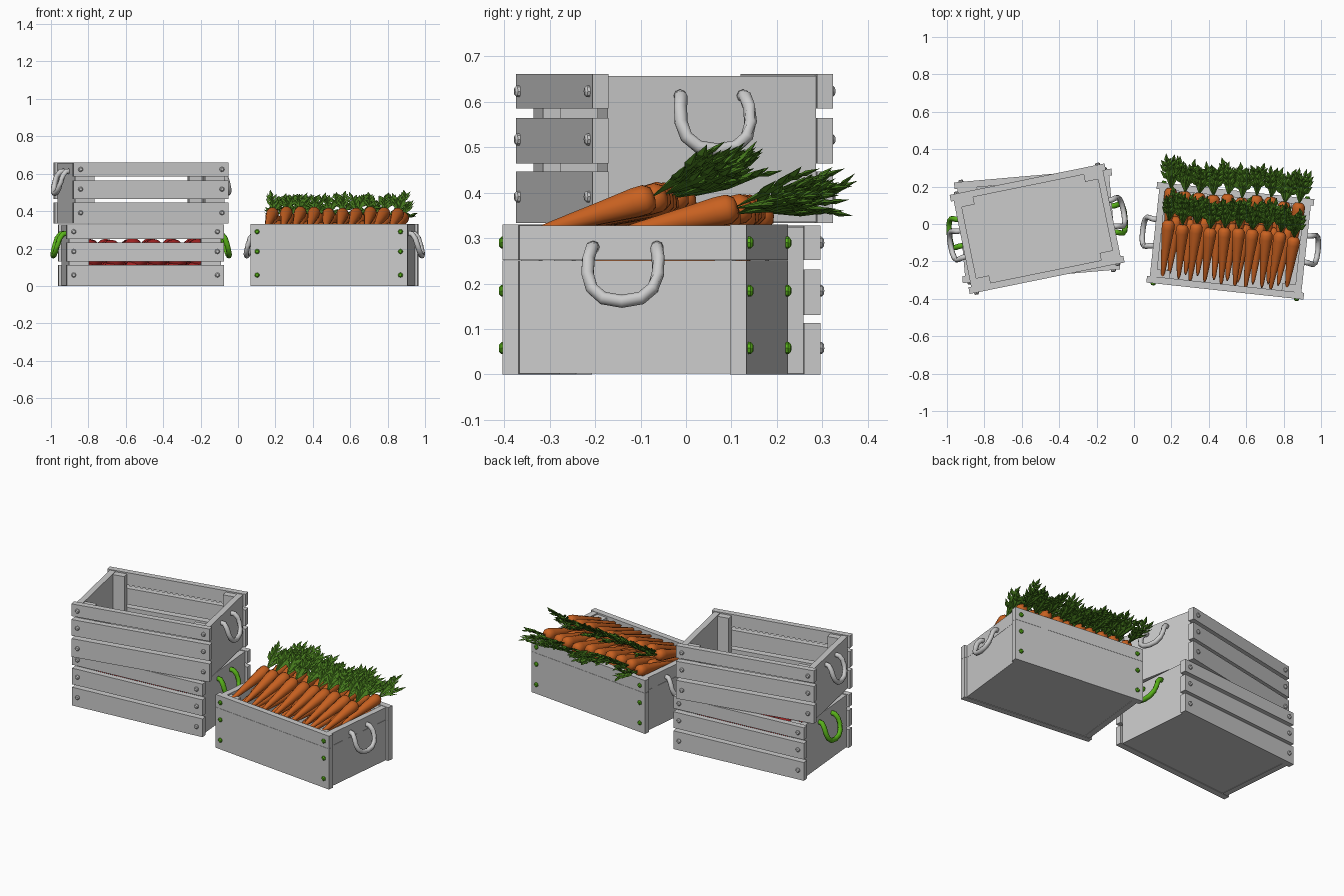
import bpy, bmesh, random
from math import radians, pi
from mathutils import Matrix, Vector

if "Cube" in bpy.data.objects:
    bpy.data.objects.remove(bpy.data.objects["Cube"])

random.seed(4)
W, D, T = 0.845, 0.54, 0.036          # crate length, depth, board thickness
WALL = W / 2 - 0.015                  # outer face of the end boards
SLATS = [(0.0, 0.113), (0.131, 0.231), (0.252, 0.328)]


def material(name, rgb):
    m = bpy.data.materials.new(name)
    m.diffuse_color = (*rgb, 1)
    m.use_nodes = True
    m.node_tree.nodes["Principled BSDF"].inputs["Base Color"].default_value = m.diffuse_color
    return m


LIME = material("lime", (0.10, 0.45, 0.01))
ORANGE = material("orange", (0.58, 0.12, 0.015))
LEAF = material("leaf", (0.06, 0.19, 0.012))
RED = material("red", (0.35, 0.015, 0.015))


def finish(name, bm, matrix, mat=None, smooth=False):
    bmesh.ops.recalc_face_normals(bm, faces=bm.faces)
    for f in bm.faces:
        f.smooth = smooth
    me = bpy.data.meshes.new(name)
    bm.to_mesh(me)
    bm.free()
    if mat:
        me.materials.append(mat)
    ob = bpy.data.objects.new(name, me)
    ob.matrix_world = matrix
    bpy.context.collection.objects.link(ob)
    return ob


def box(bm, x0, x1, y0, y1, z0, z1):
    m = Matrix.Translation(((x0 + x1) / 2, (y0 + y1) / 2, (z0 + z1) / 2))
    m = m @ Matrix.Diagonal((abs(x1 - x0), abs(y1 - y0), abs(z1 - z0), 1))
    bmesh.ops.create_cube(bm, size=1, matrix=m)


def tube(bm, pts, radii, sides=8):
    # Rings swept along a path, capped at both ends
    pts = [Vector(p) for p in pts]
    rings = []
    for i, p in enumerate(pts):
        d = pts[min(i + 1, len(pts) - 1)] - pts[max(i - 1, 0)]
        q = d.to_track_quat('Z', 'Y')
        rings.append([bm.verts.new(p + q @ (Matrix.Rotation(2 * pi * k / sides, 3, 'Z')
                      @ Vector((radii[i], 0, 0)))) for k in range(sides)])
    for a, b in zip(rings, rings[1:]):
        for k in range(sides):
            j = (k + 1) % sides
            bm.faces.new((a[k], a[j], b[j], b[k]))
    bm.faces.new(rings[0])
    bm.faces.new(rings[-1])


def crate(name, loc, angle, solid=False, bolt_mat=None, handle_mat=None):
    M = Matrix.Translation(loc) @ Matrix.Rotation(radians(angle), 4, 'Z')
    # Long side boards: open slats, or two tight planks
    bm = bmesh.new()
    for s in (-1, 1):
        for z0, z1 in ([(0, 0.251), (0.252, 0.33)] if solid else SLATS):
            box(bm, -W / 2, W / 2, s * (D / 2 - T), s * D / 2, z0, z1)
    finish(name + "_side_boards", bm, M)
    # End boards
    bm = bmesh.new()
    for s in (-1, 1):
        for z0, z1 in ([(0.002, 0.251), (0.252, 0.328)] if solid else [(0.002, 0.324)]):
            box(bm, s * (WALL - T), s * WALL, -D / 2 + T, D / 2 - T, z0, z1)
    finish(name + "_end_boards", bm, M)
    # Inner corner posts
    bm = bmesh.new()
    for sx in (-1, 1):
        for sy in (-1, 1):
            box(bm, sx * (WALL - T - 0.07), sx * (WALL - T),
                sy * (D / 2 - T - 0.04), sy * (D / 2 - T), 0.03, 0.32)
    finish(name + "_corner_posts", bm, M)
    # Floor
    bm = bmesh.new()
    box(bm, -WALL + T, WALL - T, -D / 2 + T, D / 2 - T, 0.003, 0.03)
    finish(name + "_floor", bm, M)
    # Bolts
    bm = bmesh.new()
    for sx in (-1, 1):
        for sy in (-1, 1):
            for z in (0.058, 0.184, 0.29):
                x, y = sx * (W / 2 - 0.037), sy * D / 2
                tube(bm, [(x, y - sy * 0.004, z), (x, y + sy * 0.006, z),
                          (x, y + sy * 0.011, z)], [0.013, 0.013, 0.008])
    finish(name + "_bolts", bm, M, bolt_mat)
    # Drooping rope handles: (y, z, distance out from wall)
    half = [(-0.070, 0.281, -0.01), (-0.072, 0.278, 0.018), (-0.077, 0.255, 0.036),
            (-0.078, 0.222, 0.047), (-0.068, 0.190, 0.056), (-0.042, 0.168, 0.062)]
    loop = half + [(0, 0.161, 0.064)] + [(-y, z, o) for y, z, o in reversed(half)]
    bm = bmesh.new()
    for s in (-1, 1):
        tube(bm, [(s * (WALL + o), y, z) for y, z, o in loop], [0.0145] * len(loop))
    finish(name + "_handles", bm, M, handle_mat, True)
    return M


lower = crate("lower_crate", (-0.518, -0.01, 0), 5, handle_mat=LIME)
crate("upper_crate", (-0.518, -0.025, 0.333), 11.5)
right = crate("carrot_crate", (0.515, -0.09, 0), -6.2, solid=True, bolt_mat=LIME)

# Apples filling the lower crate
bm = bmesh.new()
for k, z in enumerate((0.085, 0.145, 0.197)):
    for i in range(6):
        for j in range(4):
            p = ((i - 2.5) * 0.113 + (k % 2) * 0.02 + random.uniform(-.008, .008),
                 (j - 1.5) * 0.108, z + random.uniform(-.006, .006))
            bmesh.ops.create_uvsphere(bm, u_segments=10, v_segments=7, radius=0.055,
                                      matrix=Matrix.Translation(p))
finish("apples", bm, lower, RED, True)


def blade(bm, base, d, length, w):
    # Four-sided leaf lobe, pointed at both ends
    q = d.to_track_quat('Z', 'Y')
    a, b = bm.verts.new(base), bm.verts.new(base + d.normalized() * length)
    mid = [bm.verts.new(base + q @ Vector((x * w, y * w * 0.5, length * 0.45)))
           for x, y in ((1, 0), (0, 1), (-1, 0), (0, -1))]
    for k in range(4):
        m, n = mid[k], mid[(k + 1) % 4]
        bm.faces.new((a, n, m))
        bm.faces.new((b, m, n))


def frond(bm, base, d, size):
    # Stem, bent near the top, with paired side lobes
    d = d.normalized()
    side = d.cross(Vector((0, random.uniform(-.5, .5), 1))).normalized()
    blade(bm, base, d, size, 0.017)
    for t, l in ((0.3, 0.075), (0.52, 0.07), (0.72, 0.055)):
        for s in (-1, 1):
            lift = Vector((0, 0, random.uniform(-0.1, 0.35)))
            blade(bm, base + d * size * t, d + side * s * 0.6 + lift, l, 0.014)
    curl = Vector((random.uniform(-.5, .5), 0, random.uniform(-.2, .5)))
    blade(bm, base + d * size * 0.82, d + curl, 0.06, 0.012)


# Carrot profile: distance from tip, radius
PROFILE = [(0, .003), (.02, .010), (.09, .017), (.19, .026), (.27, .034),
           (.297, .034), (.312, .024), (.316, .008)]


def carrot_row(name, n, x_max, tip, crown, lift, leafy=True):
    roots, tops = bmesh.new(), bmesh.new()
    for i in range(n):
        x = -x_max + 2 * x_max * i / (n - 1)
        dz = random.uniform(-.008, .008)
        a = Vector((x * 0.97 + random.uniform(-.015, .015), tip[0] + random.uniform(-.01, .01), tip[1]))
        b = Vector((x, crown[0] + random.uniform(-.012, .012), crown[1] + dz))
        d = (b - a).normalized()
        k = (b - a).length / 0.316
        tube(roots, [a + d * t * k for t, r in PROFILE], [r for t, r in PROFILE], 10)
        if leafy:
            for s in (-0.22, 0.0, 0.22):
                spread = Vector((s + random.uniform(-.1, .1), 0, lift + random.uniform(-.22, .25)))
                frond(tops, b - d * 0.01, d + spread, random.uniform(0.15, 0.19))
    finish(name + "_roots", roots, right, ORANGE, True)
    if leafy:
        finish(name + "_leaves", tops, right, LEAF)
    else:
        tops.free()


# Two overlapping layers of carrots plus hidden rows beneath
carrot_row("front_carrots", 10, 0.338, (-0.24, 0.305), (0.065, 0.393), 0.22)
carrot_row("back_carrots", 10, 0.345, (-0.07, 0.300), (0.245, 0.362), 0.05)
carrot_row("under_carrots", 9, 0.300, (-0.215, 0.275), (0.095, 0.315), 0, False)
carrot_row("bottom_carrots", 9, 0.320, (-0.10, 0.24), (0.21, 0.27), 0, False)
